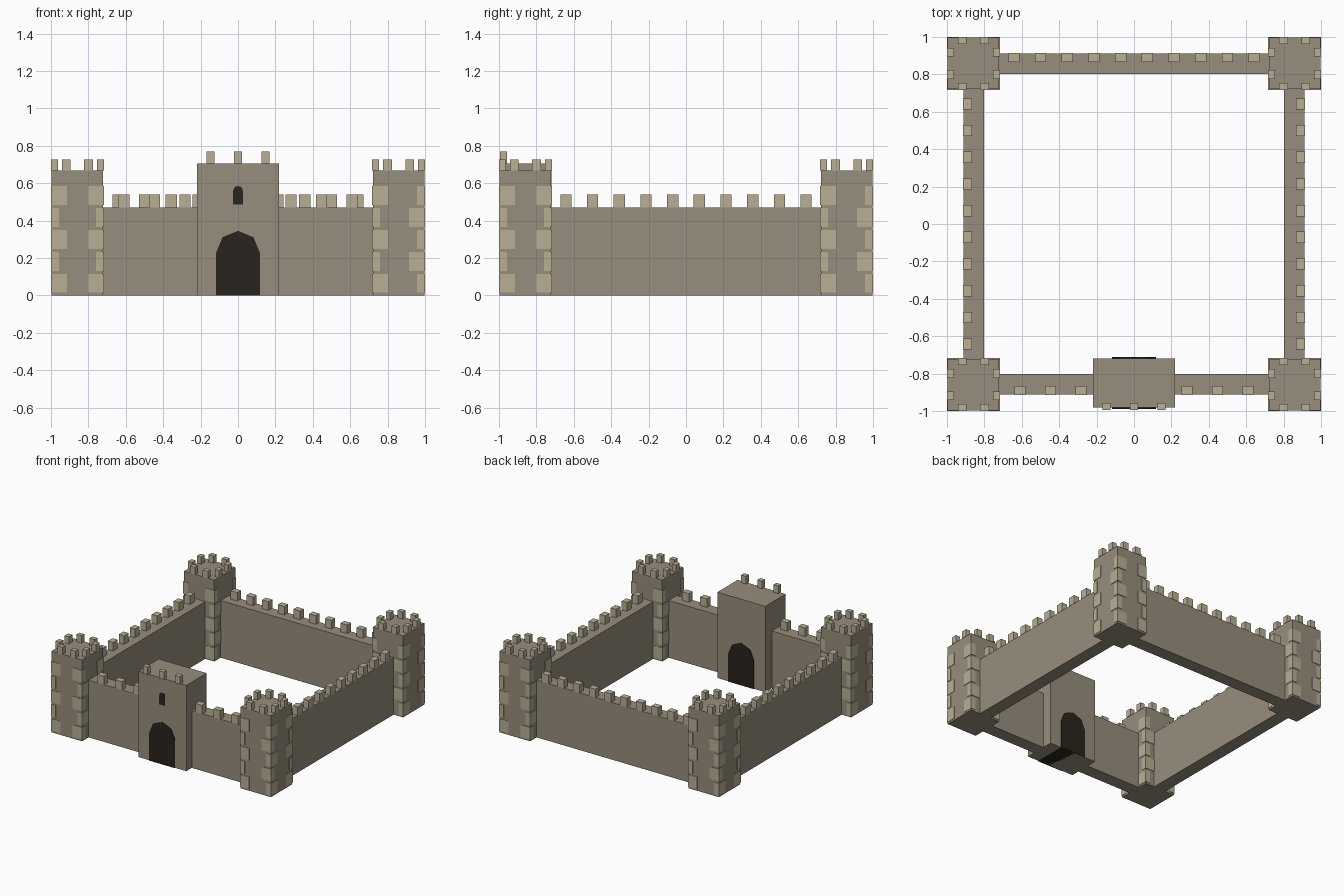
import bpy, bmesh
from math import pi, sin, cos
from mathutils import Matrix, Vector

if "Cube" in bpy.data.objects:
    bpy.data.objects.remove(bpy.data.objects["Cube"])


def material(name, rgb):
    m = bpy.data.materials.new(name)
    m.diffuse_color = (*rgb, 1)
    m.use_nodes = True
    m.node_tree.nodes["Principled BSDF"].inputs["Base Color"].default_value = m.diffuse_color
    return m


STONE = material("stone", (0.31, 0.27, 0.205))
TRIM = material("light_stone", (0.48, 0.43, 0.30))
DARK = material("dark_opening", (0.022, 0.018, 0.013))


def finish(name, bm, mat, turn=0):
    """Turn the mesh about the castle centre and make it an object."""
    bm.transform(Matrix.Rotation(turn * pi / 2, 4, 'Z'))
    bmesh.ops.recalc_face_normals(bm, faces=bm.faces)
    me = bpy.data.meshes.new(name)
    bm.to_mesh(me)
    bm.free()
    me.materials.append(mat)
    ob = bpy.data.objects.new(name, me)
    bpy.context.collection.objects.link(ob)


def boxes(name, items, mat, turn=0):
    """One object from boxes given as (x0, x1, y0, y1, z0, z1)."""
    bm = bmesh.new()
    for x0, x1, y0, y1, z0, z1 in items:
        m = Matrix.Translation(((x0 + x1) / 2, (y0 + y1) / 2, (z0 + z1) / 2))
        m = m @ Matrix.Diagonal((x1 - x0, y1 - y0, z1 - z0, 1))
        bmesh.ops.create_cube(bm, size=1, matrix=m)
    finish(name, bm, mat, turn)


def arch(name, r, z0, spring, y0, y1):
    """Round-headed opening panel with a four-sided arch."""
    bm = bmesh.new()
    pts = [(-r, z0), (r, z0)]
    pts += [(r * cos(i * pi / 4), spring + r * sin(i * pi / 4)) for i in range(5)]
    face = bm.faces.new([bm.verts.new((x, y0, z)) for x, z in pts])
    ext = bmesh.ops.extrude_face_region(bm, geom=[face])['geom']
    verts = [v for v in ext if isinstance(v, bmesh.types.BMVert)]
    bmesh.ops.translate(bm, vec=Vector((0, y1 - y0, 0)), verts=verts)
    finish(name, bm, DARK)


C, H, Q = 0.8585, 0.138, 0.1415      # tower centre, body half width, quoin half width
TOP = 0.668

# Four towers: front right design, turned about the centre
for t, side in enumerate(("front_right", "back_right", "back_left", "front_left")):
    boxes(side + "_tower", [(C - H, C + H, -C - H, -C + H, 0, TOP)], STONE, t)

    # Alternating corner stones
    quoins = []
    for sx, sy, x_first in ((-1, -1, 1), (1, -1, 0), (1, 1, 0), (-1, 1, 1)):
        for row in range(5):
            wide_x = (row % 2 == 0) == bool(x_first)
            dx, dy = (0.085, 0.043) if wide_x else (0.043, 0.085)
            xs = sorted((C + sx * Q, C + sx * (Q - dx)))
            ys = sorted((-C + sy * Q, -C + sy * (Q - dy)))
            z = 0.014 + 0.1175 * row
            quoins.append((*xs, *ys, z, z + 0.1))
    boxes(side + "_corner_stones", quoins, TRIM, t)

    # Two merlons on each tower side
    merlons = []
    for s in (-1, 1):
        for o in (-0.059, 0.059):
            m = s * 0.1225
            for x, y, w, d in ((o, m, 0.023, 0.019), (m, o, 0.019, 0.023)):
                merlons.append((C + x - w, C + x + w, -C + y - d, -C + y + d,
                                TOP, 0.727))
    boxes(side + "_tower_merlons", merlons, TRIM, t)

# Curtain walls with merlons on the outer edge
for t, side in enumerate(("front", "right", "back", "left")):
    a = C - H
    boxes(side + "_wall", [(-a, a, -0.911, -0.803, 0, 0.47)], STONE, t)
    if side == "front":
        xs = [s * (0.283 + 0.1635 * i) for s in (-1, 1) for i in range(3)]
    else:
        xs = [-0.642 + 0.14267 * i for i in range(10)]
    boxes(side + "_wall_merlons",
          [(x - 0.03, x + 0.03, -0.913, -0.865, 0.47, 0.54) for x in xs], TRIM, t)

# Gatehouse
boxes("gatehouse", [(-0.218, 0.218, -0.982, -0.718, 0, 0.705)], STONE)
boxes("gatehouse_merlons",
      [(x - 0.022, x + 0.022, -0.995, -0.957, 0.705, 0.768)
       for x in (-0.147, 0, 0.147)], TRIM)
arch("gate_passage", 0.117, 0, 0.228, -0.988, -0.712)
arch("gate_window", 0.026, 0.487, 0.56, -0.988, -0.95)
